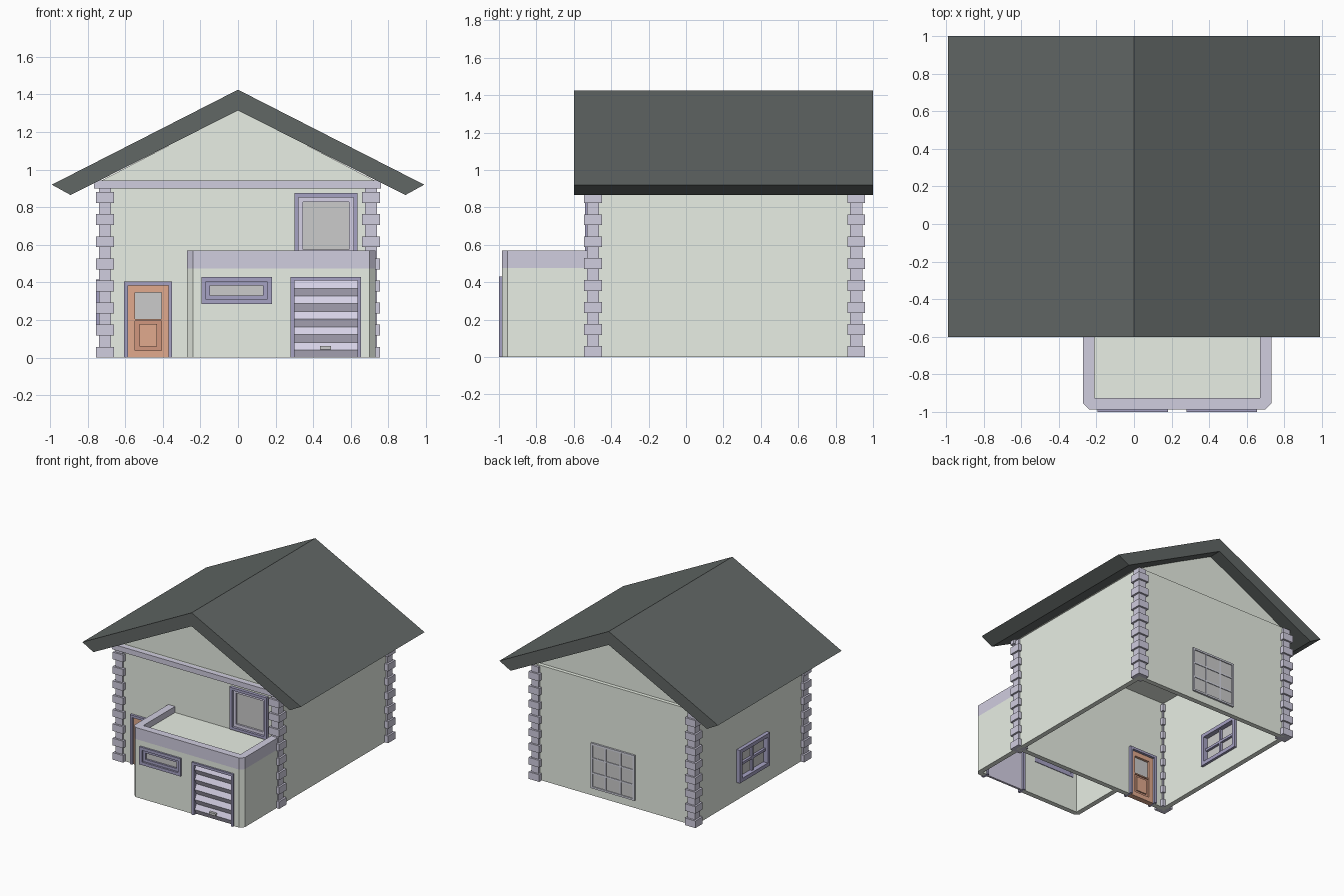
import bpy, bmesh

if "Cube" in bpy.data.objects:
    bpy.data.objects.remove(bpy.data.objects["Cube"])


def material(name, *rgb):
    m = bpy.data.materials.new(name)
    m.diffuse_color = (*rgb, 1)
    m.use_nodes = True
    m.node_tree.nodes["Principled BSDF"].inputs["Base Color"].default_value = m.diffuse_color
    return m


WALL = material("pale_green", 0.81, 0.86, 0.78)
ROOF = material("charcoal", 0.12, 0.135, 0.13)
TRIM = material("lavender", 0.63, 0.61, 0.74)
FRAME = material("purple", 0.38, 0.36, 0.55)
SHUTTER = material("light_lavender", 0.67, 0.64, 0.79)
DOOR = material("orange", 0.75, 0.40, 0.27)
PANEL = material("rust", 0.64, 0.31, 0.21)
GLASS = material("glass_grey", 0.70, 0.70, 0.70)
PALE = material("pale_glass", 0.66, 0.67, 0.75)
METAL = material("handle_white", 0.85, 0.87, 0.85)


def finish(name, bm, mat):
    bmesh.ops.recalc_face_normals(bm, faces=bm.faces)
    me = bpy.data.meshes.new(name)
    bm.to_mesh(me)
    bm.free()
    ob = bpy.data.objects.new(name, me)
    bpy.context.collection.objects.link(ob)
    if mat:
        me.materials.append(mat)
    return ob


def boxes(name, mat, *specs):
    """One object from several (x0, x1, y0, y1, z0, z1) boxes."""
    bm = bmesh.new()
    for x0, x1, y0, y1, z0, z1 in specs:
        vs = bmesh.ops.create_cube(bm, size=1)["verts"]
        for v in vs:
            v.co = (x1 if v.co.x > 0 else x0, y1 if v.co.y > 0 else y0, z1 if v.co.z > 0 else z0)
    return finish(name, bm, mat)


def prism(name, mat, pts, axis, a, b):
    """Extrude a 2D outline along an axis from a to b."""
    place = {"x": lambda p, t: (t, p[0], p[1]),
             "y": lambda p, t: (p[0], t, p[1]),
             "z": lambda p, t: (p[0], p[1], t)}[axis]
    bm = bmesh.new()
    lo = [bm.verts.new(place(p, a)) for p in pts]
    hi = [bm.verts.new(place(p, b)) for p in pts]
    bm.faces.new(lo)
    bm.faces.new(hi)
    for i in range(len(pts)):
        j = (i + 1) % len(pts)
        bm.faces.new((lo[i], lo[j], hi[j], hi[i]))
    return finish(name, bm, mat)


def ring(u0, u1, z0, z1, d0, d1, w, side=False, sill=True):
    """Boxes of a rectangular frame; side=True lays it in a side wall."""
    bars = [(u0, u0 + w, z0, z1), (u1 - w, u1, z0, z1), (u0 + w, u1 - w, z1 - w, z1)]
    if sill:
        bars.append((u0 + w, u1 - w, z0, z0 + w))
    return [(d0, d1, a, b, c, d) if side else (a, b, d0, d1, c, d) for a, b, c, d in bars]


def cut(target, *specs):
    for s in specs:
        c = boxes("cutter", None, s)
        c.hide_render = True
        c.hide_viewport = True
        c.display_type = "WIRE"
        m = target.modifiers.new("opening", "BOOLEAN")
        m.operation, m.solver, m.object = "DIFFERENCE", "EXACT", c


# House shell, open underneath, with door and window openings
house = boxes("house_walls", WALL, (-0.725, 0.725, -0.515, 0.925, 0, 0.94))
cut(house,
    (-0.685, 0.685, -0.475, 0.885, -0.1, 0.9),
    (-0.60, -0.355, -0.6, -0.44, -0.1, 0.40),
    (0.305, 0.63, -0.6, -0.44, 0.535, 0.87),
    (-0.8, -0.65, -0.005, 0.375, 0.15, 0.41))

# Recessed gables and pitched roof
prism("gable_walls", WALL, [(-0.74, 0.935), (0.74, 0.935), (0, 1.32)], "y", -0.485, 0.895)
prism("roof", ROOF, [(-0.99, 0.92), (0, 1.425), (0.99, 0.92), (0.89, 0.865), (0, 1.315), (-0.89, 0.865)],
      "y", -0.6, 1.0)
boxes("front_trim_band", TRIM, (-0.765, 0.76, -0.54, -0.50, 0.90, 0.943))

# Corner quoins: narrow core with alternating wide blocks
for sx in (-1, 1):
    for label, y in (("front", -0.4975), ("back", 0.91)):
        x = sx * 0.7075
        parts = [(x - 0.0325, x + 0.0325, y - 0.0325, y + 0.0325, 0, 0.93)]
        for i in range(8):
            z = i * 0.1175
            parts.append((x - 0.0475, x + 0.0475, y - 0.0475, y + 0.0475, z, z + 0.058))
        boxes(f"{label}_quoins", TRIM, *parts)


# Garage with chamfered corners, open underneath
def u_outline(x0, x1, y0, c):
    return [(x0, -0.50), (x0, y0 + c), (x0 + c, y0), (x1 - c, y0), (x1, y0 + c), (x1, -0.50)]


outer = u_outline(-0.27, 0.73, -0.985, 0.03)
garage = prism("garage_walls", WALL, outer, "z", 0, 0.475)
cut(garage,
    (-0.23, 0.69, -0.945, -0.45, -0.1, 0.445),
    (0.285, 0.65, -1.1, -0.93, -0.1, 0.425),
    (-0.19, 0.175, -1.1, -0.93, 0.29, 0.425))
inner = [(0.67, -0.50), (0.67, -0.925), (-0.21, -0.925), (-0.21, -0.50)]
prism("garage_parapet", TRIM, outer + inner, "z", 0.475, 0.57)
boxes("garage_roof_deck", WALL, (-0.22, 0.68, -0.935, -0.50, 0.47, 0.52))

# Garage shutter with ridged slats
boxes("garage_door_frame", FRAME, *ring(0.28, 0.655, 0, 0.43, -1.0, -0.935, 0.02, sill=False))
profile = [(-0.95, 0), (-0.95, 0.41)]
for i in range(5):
    z = 0.41 - i * 0.082
    profile += [(-0.968, z), (-0.988, z - 0.041)]
profile.append((-0.968, 0))
prism("garage_door_slats", SHUTTER, profile, "x", 0.30, 0.635)
boxes("garage_door_handle", METAL, (0.435, 0.495, -0.997, -0.968, 0.043, 0.062))

# Garage window
boxes("garage_window_frame", FRAME,
      *ring(-0.195, 0.18, 0.285, 0.43, -1.0, -0.94, 0.025),
      *ring(-0.17, 0.155, 0.31, 0.405, -0.985, -0.945, 0.022))
boxes("garage_window_glass", GLASS, (-0.15, 0.135, -0.97, -0.96, 0.33, 0.385))

# Upper front window
boxes("upper_window_frame", FRAME, *ring(0.30, 0.635, 0.53, 0.875, -0.54, -0.46, 0.022))
boxes("upper_window_sash", SHUTTER, *ring(0.322, 0.613, 0.552, 0.853, -0.52, -0.475, 0.024))
boxes("upper_window_glass", GLASS, (0.344, 0.591, -0.505, -0.495, 0.574, 0.831))

# Entrance door
boxes("door_frame", FRAME, *ring(-0.605, -0.35, 0, 0.405, -0.535, -0.455, 0.02, sill=False))
boxes("door_leaf", DOOR,
      *ring(-0.585, -0.37, 0, 0.385, -0.52, -0.475, 0.038),
      (-0.547, -0.408, -0.515, -0.48, 0.195, 0.205))
boxes("door_glass", GLASS, (-0.55, -0.405, -0.505, -0.495, 0.20, 0.35))
boxes("door_recess", PANEL, (-0.55, -0.405, -0.505, -0.49, 0.035, 0.20))
boxes("door_panel", DOOR, (-0.525, -0.43, -0.515, -0.48, 0.06, 0.178))

# Left side window with cross bars
boxes("side_window_frame", FRAME,
      *ring(-0.01, 0.38, 0.145, 0.415, -0.755, -0.665, 0.03, side=True),
      (-0.735, -0.685, 0.175, 0.195, 0.17, 0.39),
      (-0.735, -0.685, 0.015, 0.355, 0.27, 0.29))
boxes("side_window_glass", GLASS, (-0.715, -0.705, 0.015, 0.355, 0.17, 0.39))

# Pale back window
boxes("back_window_glass", GLASS, (-0.185, 0.20, 0.92, 0.932, 0.07, 0.43))
boxes("back_window_bars", PALE,
      *ring(-0.19, 0.205, 0.065, 0.435, 0.92, 0.94, 0.015),
      *[(x - 0.006, x + 0.006, 0.925, 0.937, 0.08, 0.42) for x in (-0.06, 0.075)],
      *[(-0.175, 0.19, 0.925, 0.937, z - 0.006, z + 0.006) for z in (0.19, 0.31)])
